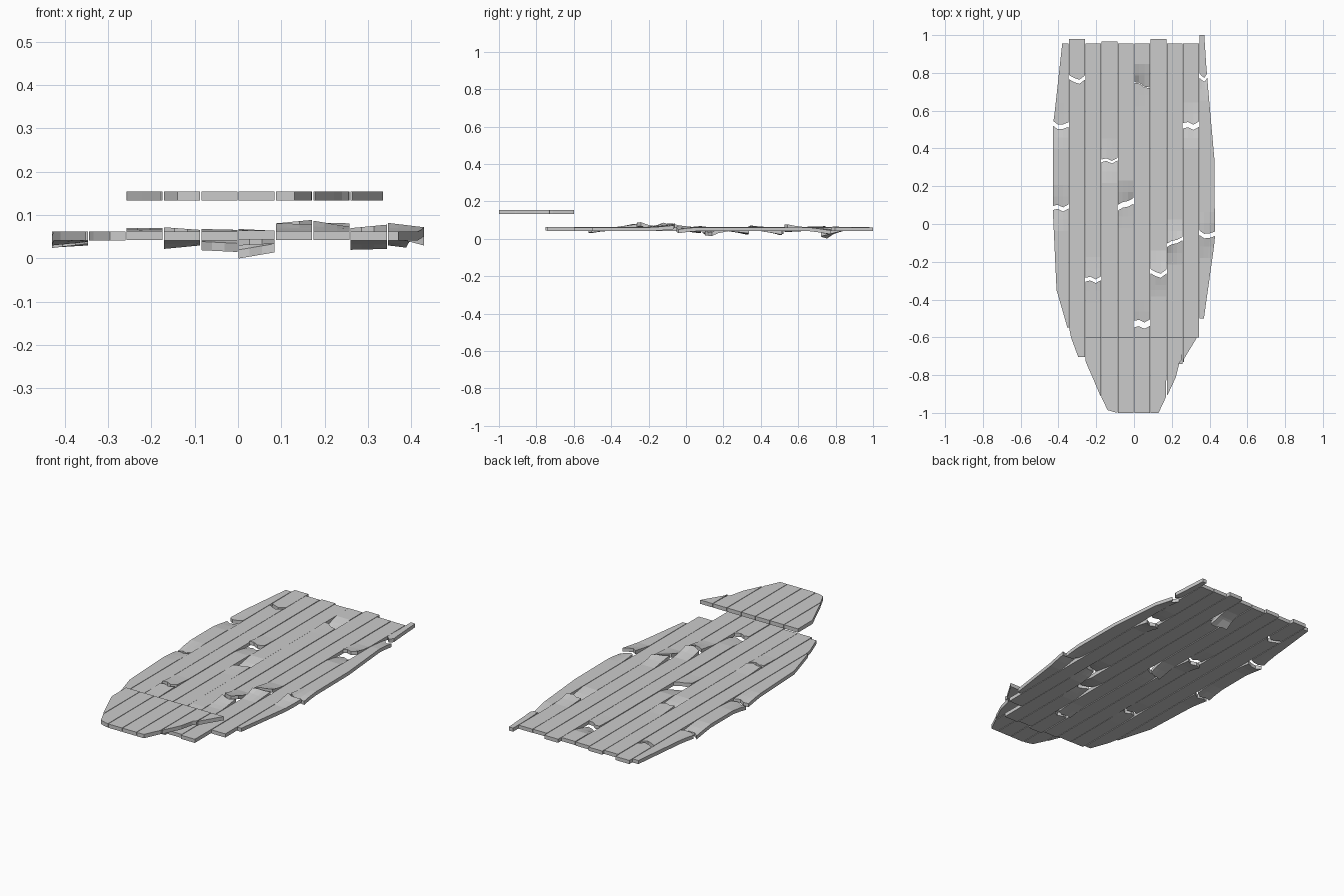
import bpy, bmesh

W, GAP = 0.0862, 0.0015      # plank pitch and half gap between planks
X0 = -0.431

# hull outlines: (y, x) along the left and right edge of each deck
LOW_L = [(-0.76, -0.26), (-0.705, -0.295), (-0.55, -0.352), (-0.35, -0.41), (0.08, -0.43), (0.5, -0.43), (0.955, -0.38), (1, -0.375)]
LOW_R = [(-0.76, 0.342), (-0.6, 0.345), (-0.5, 0.37), (-0.08, 0.429), (0.35, 0.425), (0.8, 0.385), (1, 0.372)]
UP_L = [(-1, -0.09), (-0.985, -0.14), (-0.92, -0.172), (-0.72, -0.26), (-0.6, -0.262)]
UP_R = [(-1, 0.13), (-0.915, 0.17), (-0.81, 0.222), (-0.735, 0.24), (-0.715, 0.255), (-0.6, 0.334)]


def interp(pts, y):
    if y <= pts[0][0]:
        return pts[0][1]
    for (a, xa), (b, xb) in zip(pts, pts[1:]):
        if y <= b:
            return xa + (xb - xa) * (y - a) / (b - a)
    return pts[-1][1]


US = (0, 0.3, 0.65, 1)


def plank(name, col, y0, y1, z, left, right, start=None, end=None, thick=0.02):
    """One board piece; start/end = (jag offsets, lift left, lift right) at a broken end."""
    ys = {y0, y1} | {p[0] for p in left + right if y0 + 0.01 < p[0] < y1 - 0.01}
    if start:
        ys |= {y0 + 0.05, y0 + 0.11}
        ys = {y for y in ys if y == y0 or y >= y0 + 0.05}
    if end:
        ys |= {y1 - 0.05, y1 - 0.11}
        ys = {y for y in ys if y == y1 or y <= y1 - 0.05}
    xl, xr = X0 + col * W + GAP, X0 + (col + 1) * W - GAP
    bm = bmesh.new()
    rows = []
    for y in sorted(ys):
        a = min(max(xl, interp(left, y)), xr - 0.004)
        b = max(min(xr, interp(right, y)), xl + 0.004)
        top, bot = [], []
        for k, u in enumerate(US):
            yy, dz = y, 0
            for brk, dist in ((start, y - y0), (end, y1 - y)):
                if brk:
                    jag, l, r = brk
                    if dist == 0:
                        yy += jag[k]
                    dz += (l + (r - l) * u) * max(0, 1 - dist / 0.11) ** 1.3
            x = a + (b - a) * u
            top.append(bm.verts.new((x, yy, z + thick + dz)))
            bot.append(bm.verts.new((x, yy, z + dz)))
        rows.append(top + bot[::-1])
    n = len(rows[0])
    for p, q in zip(rows, rows[1:]):
        for i in range(n):
            j = (i + 1) % n
            bm.faces.new((p[i], p[j], q[j], q[i]))
    for r in (rows[0], rows[-1]):
        for k in range(3):
            bm.faces.new((r[k], r[k + 1], r[n - 2 - k], r[n - 1 - k]))
    bmesh.ops.recalc_face_normals(bm, faces=bm.faces)
    me = bpy.data.meshes.new(name)
    bm.to_mesh(me)
    bm.free()
    bpy.context.collection.objects.link(bpy.data.objects.new(name, me))


# jagged break shapes across a board
J = [(0.012, -0.006, -0.004, 0.006), (0, 0.006, -0.008, 0.008),
     (0.012, -0.002, -0.012, 0.01), (-0.018, -0.004, 0.002, 0.018),
     (0.014, 0.012, -0.01, -0.014)]

# lower deck: column -> (front y, back y, base z, breaks)
# break: (y, gap, jag, front-side lifts, back-side lifts)
LOWER = [
    (-0.55, 0.955, 0.042, [(0.085, 0.022, 1, (-0.012, -0.004), (-0.018, -0.008)),
                           (0.52, 0.024, 0, (-0.017, -0.012), (-0.006, 0))]),
    (-0.705, 0.98, 0.042, [(0.765, 0.022, 2, (0, 0), (0, 0))]),
    (-0.72, 0.955, 0.043, [(-0.295, 0.02, 1, (0.004, 0.004), (0.007, 0.007))]),
    (-0.72, 0.967, 0.042, [(0.335, 0.014, 1, (-0.02, -0.012), (0.01, 0.004))]),
    (-0.73, 0.955, 0.042, [(0.105, 0.03, 3, (0.006, 0.004), (-0.023, -0.027))]),
    (-0.75, 0.955, 0.044, [(-0.53, 0.034, 1, (0, 0), (-0.014, -0.01)),
                           (0.735, 0.004, 4, (0.004, 0), (-0.044, -0.03))]),
    (-0.73, 0.98, 0.043, [(-0.262, 0.022, 2, (0.018, 0.016), (0.018, 0.026))]),
    (-0.74, 0.955, 0.043, [(-0.095, 0.018, 3, (0.024, 0.01), (0.02, 0.018))]),
    (-0.6, 0.955, 0.042, [(0.52, 0.028, 1, (-0.022, -0.02), (0.008, 0.016))]),
    (-0.5, 1.0, 0.042, [(-0.058, 0.024, 0, (0.02, 0.01), (0.01, -0.012)),
                        (0.775, 0.022, 2, (-0.012, -0.017), (0.004, 0))]),
]
for col, (front, back, z, breaks) in enumerate(LOWER):
    y, start = front, None
    for k, (yb, gap, j, lf, lb) in enumerate(breaks):
        plank(f"deck_plank_{col}_{k}", col, y, yb - gap / 2, z, LOW_L, LOW_R, start, (J[j], *lf))
        y, start = yb + gap / 2, (J[j], *lb)
    plank(f"deck_plank_{col}_end", col, y, back, z, LOW_L, LOW_R, start)

# raised front deck
UPPER_FRONT = {2: -0.91, 3: -0.997, 4: -1, 5: -1, 6: -1, 7: -0.905, 8: -0.73}
for col, front in UPPER_FRONT.items():
    plank(f"raised_plank_{col}", col, front, -0.6, 0.134, UP_L, UP_R, thick=0.021)
